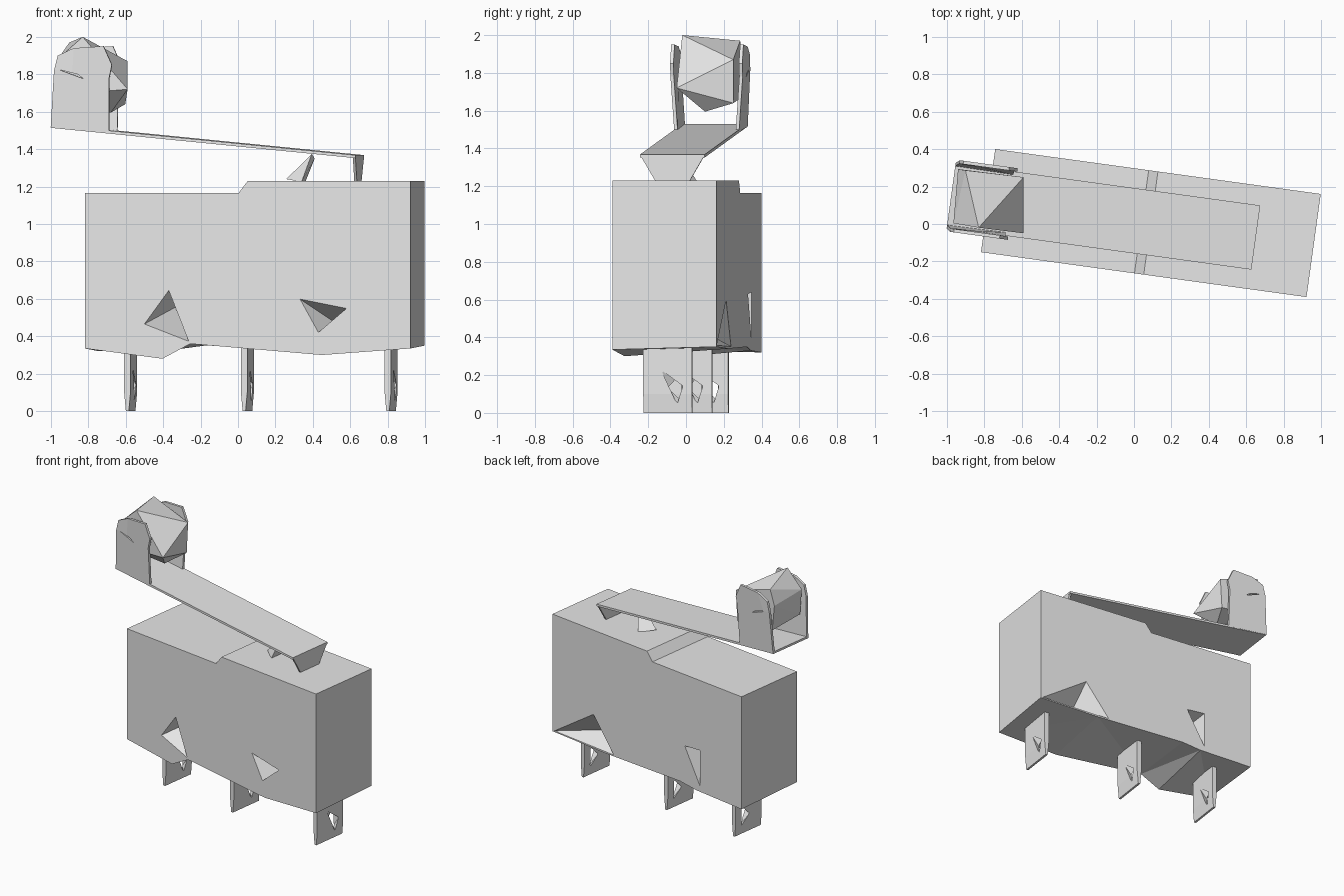
import bpy, bmesh
from math import radians
from mathutils import Matrix

if "Cube" in bpy.data.objects:
    bpy.data.objects.remove(bpy.data.objects["Cube"], do_unlink=True)

# Everything is modelled along its own length, then turned into place
PLACE = Matrix.Translation((0.09, 0.005, 0)) @ Matrix.Rotation(radians(-7.85), 4, 'Z')
grey = bpy.data.materials.new("light grey")
grey.use_nodes = True
grey.diffuse_color = (0.8, 0.8, 0.8, 1)
grey.node_tree.nodes["Principled BSDF"].inputs["Base Color"].default_value = (0.8, 0.8, 0.8, 1)


def finish(name, bm):
    bmesh.ops.recalc_face_normals(bm, faces=bm.faces)
    me = bpy.data.meshes.new(name)
    bm.to_mesh(me)
    bm.free()
    me.materials.append(grey)
    ob = bpy.data.objects.new(name, me)
    bpy.context.collection.objects.link(ob)
    ob.matrix_world = PLACE
    return ob


def hull(name, points):
    """Faceted solid wrapped around a few points."""
    bm = bmesh.new()
    for p in points:
        bm.verts.new(p)
    res = bmesh.ops.convex_hull(bm, input=bm.verts)
    bmesh.ops.delete(bm, geom=[g for g in res["geom_interior"] if isinstance(g, bmesh.types.BMVert)], context='VERTS')
    return finish(name, bm)


def loft(name, ring_a, ring_b):
    """Closed solid between two matching outlines."""
    bm = bmesh.new()
    a = [bm.verts.new(p) for p in ring_a]
    b = [bm.verts.new(p) for p in ring_b]
    bm.faces.new(a)
    bm.faces.new(b[::-1])
    for i in range(len(a)):
        j = (i + 1) % len(a)
        bm.faces.new((a[i], b[i], b[j], a[j]))
    bmesh.ops.triangulate(bm, faces=[f for f in bm.faces if len(f.verts) == 4])
    return finish(name, bm)


def cut(target, name, points):
    cutter = hull(name, points)
    cutter.hide_render = True
    cutter.hide_set(True)
    cutter.display_type = 'WIRE'
    mod = target.modifiers.new(name, 'BOOLEAN')
    mod.object = cutter
    mod.operation = 'DIFFERENCE'
    mod.solver = 'EXACT'


# Housing: stepped top and uneven underside
W = 0.278
top = [(0.878, 1.23), (0, 1.23), (-0.05, 1.165), (-0.878, 1.165)]
under_u = (-0.878, -0.46, -0.31, 0.40, 0.878)
under_front = (0.335, 0.28, 0.36, 0.30, 0.335)
under_back = (0.32, 0.33, 0.35, 0.34, 0.35)
front = top + list(zip(under_u, under_front))
back = top + list(zip(under_u, under_back))
housing = loft("housing", [(u, -W, z) for u, z in front], [(u, W, z) for u, z in back])

# Faceted mounting recesses, as outline on the wall plus a deep point
recesses = {
    "front_left_recess": (-1, [(-0.426, 0.645), (-0.558, 0.465), (-0.318, 0.372)], (-0.425, 0.04, 0.56)),
    "front_right_recess": (-1, [(0.28, 0.60), (0.533, 0.55), (0.38, 0.42)], (0.47, -0.12, 0.46)),
    "back_left_recess": (1, [(-0.35, 0.63), (-0.493, 0.64), (-0.493, 0.37)], (-0.415, -0.04, 0.56)),
    "back_right_recess": (1, [(0.865, 0.357), (0.497, 0.60), (0.305, 0.35)], (0.53, 0.16, 0.43)),
}
for name, (side, outline, deep) in recesses.items():
    cut(housing, name, [(u, side * (W + 0.002), z) for u, z in outline] + [deep])

# Terminals: thin blades, tapered at the foot, each with an angular hole
for i, u in enumerate((-0.67, -0.04, 0.735)):
    pin = hull(f"terminal_{i + 1}",
               [(u + s * t, v, z) for s in (-1, 1) for v in (-0.13, 0.13)
                for t, z in ((0.017, 0.36), (0.017, 0.10), (0.008, 0))])
    cut(pin, f"terminal_hole_{i + 1}",
        [(u + 0.02, -0.03, 0.22), (u + 0.02, 0.08, 0.14), (u + 0.02, 0.05, 0.05),
         (u - 0.02, 0.07, 0.20), (u - 0.02, 0.0, 0.13), (u - 0.02, 0.07, 0.07)])

# Plunger chip under the lever
hull("plunger", [(0.17, 0, 1.24), (0.26, -0.06, 1.225), (0.26, 0.09, 1.225),
                 (0.31, -0.02, 1.375), (0.32, 0.02, 1.35)])

# Lever strip and its tapered, folded-down end
L = 0.173
hull("lever", [(u, v, z + t) for v in (-L, L) for t in (0, -0.016)
               for u, z in ((-1.077, 1.53), (0.566, 1.368))])
hull("lever_fold", [(u + t, s * w, z) for s in (-1, 1) for t in (0, -0.014)
                    for u, w, z in ((0.566, L, 1.366), (0.563, 0.09, 1.225))])

# Roller bracket cheeks, leaning slightly outward
cheek = [(-1.077, 1.515), (-0.764, 1.49), (-0.76, 1.78), (-0.745, 1.85),
         (-0.79, 1.95), (-0.95, 1.94), (-1.037, 1.90), (-1.057, 1.82)]
for side, name in ((-1, "front_cheek"), (1, "back_cheek")):
    def ring(offset):
        return [(u, side * (0.173 + offset + 0.02 * min(1, (z - 1.49) / 0.15)), z) for u, z in cheek]
    plate = loft(name, ring(0), ring(-0.018))
    cut(plate, name + "_slit", [(u, side * v, z) for v in (0.15, 0.21)
                                for u, z in ((-1.03, 1.825), (-0.895, 1.775), (-0.93, 1.80))])

# Faceted roller
hull("roller", [(-0.908, -0.15, 2.0), (-1.02, 0.144, 1.97), (-0.707, 0.15, 1.87),
                (-0.666, -0.147, 1.72), (-0.72, 0.15, 1.64), (-0.776, -0.01, 1.595),
                (-1.045, -0.145, 1.88), (-1.06, 0.145, 1.86),
                (-1.03, -0.145, 1.69), (-1.04, 0.145, 1.67)])
